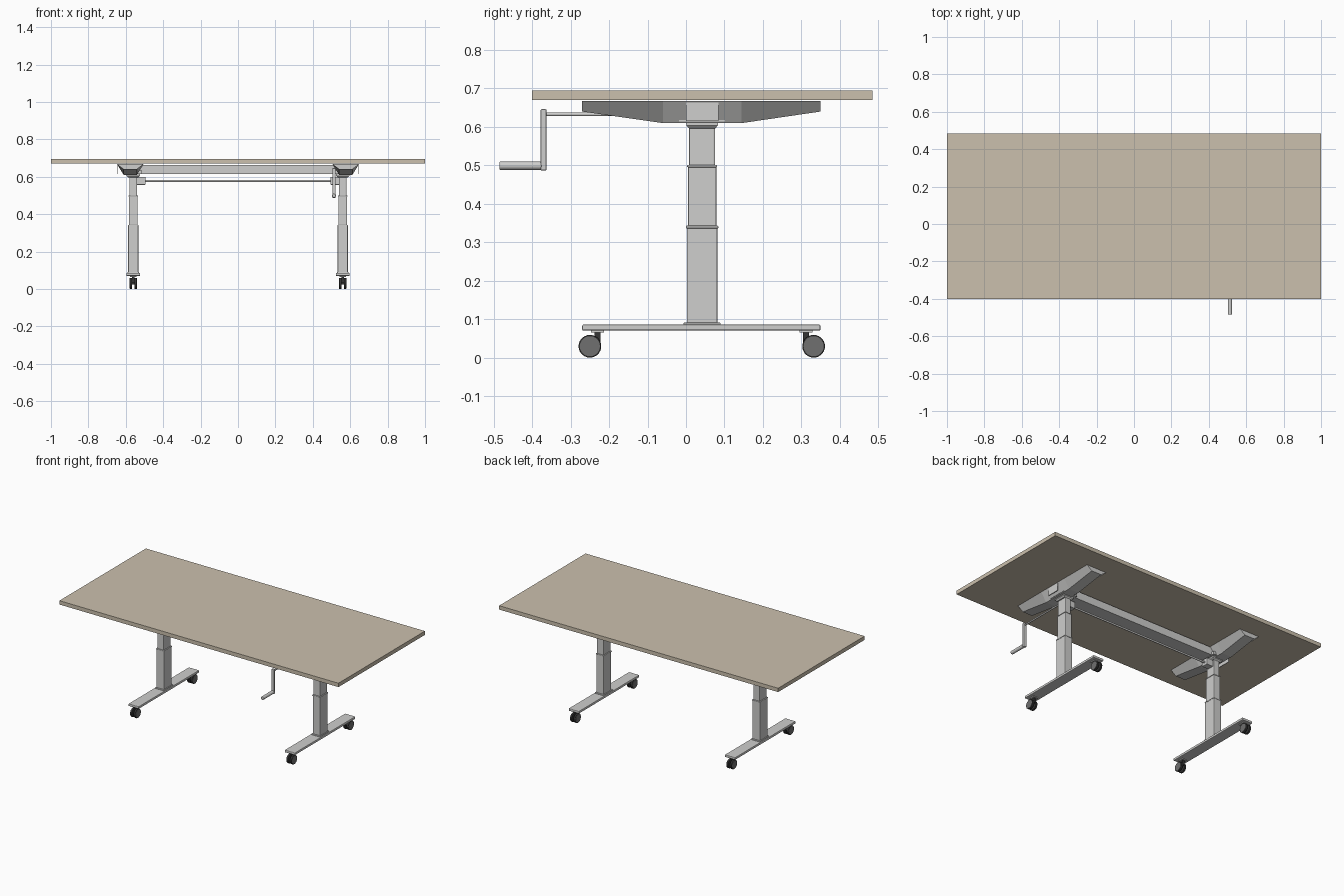
import bpy, bmesh, math
from mathutils import Vector, Matrix

if "Cube" in bpy.data.objects:
    bpy.data.objects.remove(bpy.data.objects["Cube"])


def mat(name, r, g, b):
    m = bpy.data.materials.new(name)
    m.diffuse_color = (r, g, b, 1)
    m.use_nodes = True
    m.node_tree.nodes["Principled BSDF"].inputs["Base Color"].default_value = m.diffuse_color
    return m


BEIGE = mat("beige_laminate", 0.60, 0.53, 0.42)
GREY = mat("light_grey_metal", 0.62, 0.62, 0.61)
TYRE = mat("black_rubber", 0.035, 0.035, 0.035)
HUB = mat("dark_grey_plastic", 0.16, 0.16, 0.16)


def finish(name, bm, material, bevel=0, segs=2, smooth=False):
    bmesh.ops.recalc_face_normals(bm, faces=bm.faces)
    me = bpy.data.meshes.new(name)
    bm.to_mesh(me)
    bm.free()
    ob = bpy.data.objects.new(name, me)
    bpy.context.collection.objects.link(ob)
    me.materials.append(material)
    if bevel:
        b = ob.modifiers.new("bevel", "BEVEL")
        b.width, b.segments = bevel, segs
    if smooth:
        bpy.ops.object.select_all(action="DESELECT")
        ob.select_set(True)
        bpy.context.view_layer.objects.active = ob
        bpy.ops.object.shade_smooth_by_angle(angle=math.radians(35))
    return ob


def box(name, x0, x1, y0, y1, z0, z1, material=GREY, bevel=0):
    bm = bmesh.new()
    bmesh.ops.create_cube(bm, size=1)
    for v in bm.verts:
        v.co = ((x0 + x1) / 2 + v.co.x * (x1 - x0),
                (y0 + y1) / 2 + v.co.y * (y1 - y0),
                (z0 + z1) / 2 + v.co.z * (z1 - z0))
    return finish(name, bm, material, bevel)


def rod(name, a, b, r, material=GREY, bevel=0, sides=20):
    a, b = Vector(a), Vector(b)
    bm = bmesh.new()
    rot = (b - a).to_track_quat("Z", "Y").to_matrix().to_4x4()
    bmesh.ops.create_cone(bm, cap_ends=True, segments=sides, radius1=r, radius2=r,
                          depth=(b - a).length,
                          matrix=Matrix.Translation((a + b) / 2) @ rot)
    return finish(name, bm, material, bevel, smooth=True)


def loft(name, sections, material=GREY):
    """Skin a row of equal-length point loops and cap both ends."""
    bm = bmesh.new()
    rings = [[bm.verts.new(p) for p in s] for s in sections]
    n = len(rings[0])
    for r, s in zip(rings, rings[1:]):
        for i in range(n):
            j = (i + 1) % n
            bm.faces.new((r[i], r[j], s[j], s[i]))
    bm.faces.new(rings[0])
    bm.faces.new(rings[-1])
    return finish(name, bm, material)


CY = 0.042  # depth centre of the frame

# Worktop
box("tabletop", -1, 1, -0.40, 0.485, 0.67, 0.695, BEIGE)

# Crossbeam and synchronising rod
box("crossbeam", -0.53, 0.53, 0.0, CY * 2, 0.615, 0.664)
rod("drive_rod", (-0.51, CY, 0.578), (0.51, CY, 0.578), 0.006, sides=12)

for s, side in ((-1, "left"), (1, "right")):
    cx = 0.56 * s

    def centred(name, w, d, z0, z1, bevel=0.004):
        return box(f"{side}_{name}", cx - w / 2, cx + w / 2,
                   CY - d / 2, CY + d / 2, z0, z1, GREY, bevel)

    # Telescopic column with collars
    centred("foot_plate", 0.064, 0.096, 0.084, 0.091, 0.002)
    centred("lower_column", 0.055, 0.080, 0.085, 0.340)
    centred("lower_collar", 0.058, 0.084, 0.336, 0.343, 0.002)
    centred("middle_column", 0.047, 0.074, 0.340, 0.498)
    centred("middle_collar", 0.050, 0.078, 0.495, 0.501, 0.002)
    centred("upper_column", 0.040, 0.068, 0.498, 0.612)

    # Flared cap under the support arm
    rects = []
    for w, d, z in ((0.055, 0.068, 0.596), (0.070, 0.082, 0.604), (0.070, 0.084, 0.614)):
        rects.append([(cx + a * w / 2, CY + b * d / 2, z)
                      for a, b in ((-1, -1), (1, -1), (1, 1), (-1, 1))])
    loft(f"{side}_column_cap", rects)
    box(f"{side}_mount_plate", cx + s * 0.005 - 0.051, cx + s * 0.005 + 0.051,
        CY - 0.06, CY + 0.06, 0.614, 0.634)

    # Tapered support arm with sloping sides
    ax = 0.576 * s
    arm = []
    for y, z in ((-0.27, 0.640), (-0.06, 0.610), (0.145, 0.610), (0.35, 0.640)):
        arm.append([(ax - 0.071, y, 0.667), (ax - 0.035, y, z),
                    (ax + 0.035, y, z), (ax + 0.071, y, 0.667)])
    loft(f"{side}_support_arm", arm)
    box(f"{side}_arm_end_plate", 0.643 * s - 0.002, 0.643 * s + 0.002,
        0.0, CY * 2, 0.616, 0.668)

    # Gearbox on the inner face of the column
    gx = 0.519 * s
    box(f"{side}_gearbox", gx - 0.024, gx + 0.024, CY - 0.022, CY + 0.022,
        0.557, 0.600, GREY, 0.003)

    # Foot beam
    box(f"{side}_foot", cx - 0.037, cx + 0.037, -0.27, 0.35, 0.070, 0.086, GREY, 0.004)

    # Twin-wheel casters
    for e, end, stem_y in ((-1, "front", -0.230), (1, "back", 0.312)):
        wy = stem_y + 0.02 * e
        tag = f"{side}_{end}_caster"
        box(tag + "_plate", cx - 0.017, cx + 0.017, stem_y - 0.017, stem_y + 0.017,
            0.065, 0.071, GREY)
        box(tag + "_stem", cx - 0.007, cx + 0.007, stem_y - 0.008, stem_y + 0.008,
            0.035, 0.066, TYRE)
        rod(tag + "_axle", (cx - 0.018, wy, 0.030), (cx + 0.018, wy, 0.030), 0.006, TYRE)
        for k, wheel in ((-1, "wheel_a"), (1, "wheel_b")):
            rod(f"{tag}_{wheel}", (cx + k * 0.006, wy, 0.0295),
                (cx + k * 0.019, wy, 0.0295), 0.0295, TYRE, 0.002, 28)
            rod(f"{tag}_{wheel}_cover", (cx + k * 0.018, wy, 0.0295),
                (cx + k * 0.0205, wy, 0.0295), 0.026, HUB, 0, 28)

# Hand crank
kx = 0.513
rod("crank_shaft", (kx, -0.37, 0.633), (kx, 0.02, 0.633), 0.005, sides=12)
box("crank_arm", kx - 0.009, kx + 0.009, -0.378, -0.363, 0.487, 0.646, GREY, 0.002)
rod("crank_handle", (kx, -0.485, 0.499), (kx, -0.376, 0.499), 0.011, GREY, 0.003)
